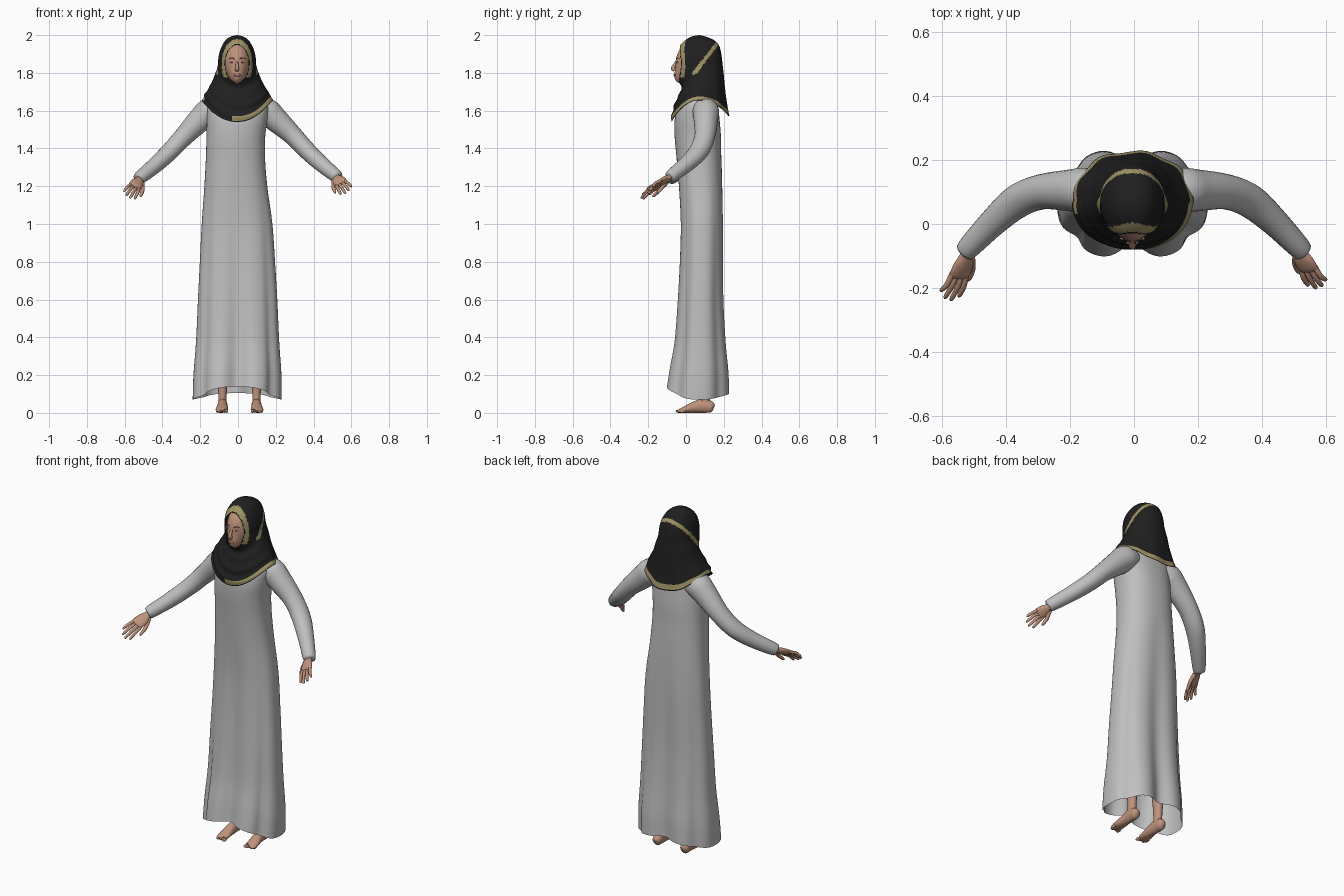
import bpy, bmesh, math
from mathutils import Vector, Matrix

if "Cube" in bpy.data.objects:
    bpy.data.objects.remove(bpy.data.objects["Cube"])


def material(name, rgb):
    m = bpy.data.materials.new(name)
    m.diffuse_color = (*rgb, 1)
    m.use_nodes = True
    m.node_tree.nodes["Principled BSDF"].inputs["Base Color"].default_value = m.diffuse_color
    return m


GREY = material("robe grey", (0.52, 0.52, 0.52))
SKIN = material("skin", (0.52, 0.29, 0.20))
BLACK = material("scarf black", (0.014, 0.014, 0.014))
GOLD = material("trim gold", (0.34, 0.29, 0.13))
LIP = material("lip", (0.40, 0.16, 0.13))
BROW = material("brow brown", (0.16, 0.08, 0.05))
EYE = material("eye white", (0.6, 0.55, 0.5))


def finish(name, bm, *mats):
    bmesh.ops.recalc_face_normals(bm, faces=bm.faces)
    me = bpy.data.meshes.new(name)
    bm.to_mesh(me)
    bm.free()
    for m in mats:
        me.materials.append(m)
    me.shade_smooth()
    ob = bpy.data.objects.new(name, me)
    bpy.context.collection.objects.link(ob)
    return ob


def smooth_rows(rows, n):
    """Catmull-Rom through table rows, n steps per gap."""
    out = []
    last = len(rows) - 1
    for i in range(last):
        a, b, c, d = (rows[min(max(i + k, 0), last)] for k in (-1, 0, 1, 2))
        for j in range(n):
            t = j / n
            out.append([q + 0.5 * t * (r - p + t * (2 * p - 5 * q + 4 * r - s + t * (3 * (q - r) + s - p)))
                        for p, q, r, s in zip(a, b, c, d)])
    out.append(list(rows[last]))
    return out


def loft(bm, rings, cap_start=False, cap_end=False):
    """Skin rings of points; faces come out row by row."""
    vs = [[bm.verts.new(p) for p in ring] for ring in rings]
    n = len(vs[0])
    for a, b in zip(vs, vs[1:]):
        for k in range(n):
            bm.faces.new((a[k], a[(k + 1) % n], b[(k + 1) % n], b[k]))
    if cap_start:
        bm.faces.new(vs[0])
    if cap_end:
        bm.faces.new(vs[-1])


def tube(name, rows, mat, ref, segs=20, steps=5, caps=True):
    """Rows of x, y, z, half width along ref, half thickness."""
    pts = smooth_rows(rows, steps)
    rings = []
    for i, (x, y, z, a, b) in enumerate(pts):
        tan = Vector(pts[min(i + 1, len(pts) - 1)][:3]) - Vector(pts[max(i - 1, 0)][:3])
        tan.normalize()
        side = (Vector(ref) - tan * tan.dot(Vector(ref))).normalized()
        up = tan.cross(side)
        rings.append([Vector((x, y, z)) + side * a * math.cos(t) + up * b * math.sin(t)
                      for t in (2 * math.pi * k / segs for k in range(segs))])
    bm = bmesh.new()
    loft(bm, rings, caps, caps)
    return finish(name, bm, mat)


def ellipsoid(name, loc, rad, mat, shape=None, segs=24):
    bm = bmesh.new()
    bmesh.ops.create_uvsphere(bm, u_segments=segs, v_segments=segs // 2 + 2, radius=1)
    for v in bm.verts:
        if shape:
            shape(v.co)
        v.co = Vector(loc) + Vector([p * r for p, r in zip(v.co, rad)])
    return finish(name, bm, mat)


def spow(v, e):
    return math.copysign(abs(v) ** e, v)


# robe: z, left x, right x, front y, back y
robe = [(0.07, -.24, .23, -.112, .24), (.2, -.236, .23, -.095, .235), (.38, -.222, .218, -.068, .218),
        (.6, -.212, .208, -.05, .205), (.8, -.202, .196, -.038, .202), (1.0, -.192, .182, -.032, .2),
        (1.2, -.178, .155, -.04, .194), (1.35, -.17, .143, -.05, .187), (1.46, -.167, .144, -.06, .185),
        (1.55, -.165, .155, -.06, .178), (1.62, -.162, .16, -.042, .17), (1.67, -.138, .138, -.005, .16),
        (1.70, -.09, .09, .03, .145), (1.73, -.05, .05, .05, .12)]
grooves = [(-90, .27, 11), (90, .24, 12), (-38, .10, 12), (-142, .10, 12), (38, .08, 13), (142, .08, 13)]
SEG = 96
rings = []
for z, xl, xr, yf, yb in smooth_rows(robe, 4):
    ring = []
    fold = min(max((1.3 - z) / 1.2, 0), 1)
    for k in range(SEG):
        deg = 360 * k / SEG - 180
        c, s = math.cos(math.radians(deg)), math.sin(math.radians(deg))
        r = 1 - fold * sum(d * math.exp(-((deg - g) / w) ** 2) for g, d, w in grooves)
        hem = max(0, 1 - (z - .07) / .3) * ((.07 if s < 0 else .035) * s * s)
        ring.append(((xl + xr) / 2 + (xr - xl) / 2 * spow(c, .85) * r,
                     (yf + yb) / 2 + (yb - yf) / 2 * spow(s, .85) * r, z + hem))
    rings.append(ring)
bm = bmesh.new()
loft(bm, rings, cap_end=True)
finish("robe", bm, GREY)

# arms: sleeve, palm, fingers and thumb on each side
for sd, label, tip, dz in ((1, "right", Vector((.575, -.205, 1.175)), .004),
                           (-1, "left", Vector((.578, -.243, 1.15)), -.005)):
    path = [(.10, .10, 1.60, .06, .06), (.15, .105, 1.595, .07, .072), (.2, .105, 1.553, .065, .066),
            (.29, .10, 1.465 + dz, .055, .052), (.365, .07, 1.385 + dz, .053, .047),
            (.44, .005, 1.315 + dz, .044, .042), (.522, -.08, 1.248 + dz, .034, .034),
            (.520, -.078, 1.249 + dz, .022, .022)]
    tube(label + "_sleeve", [(sd * p[0], *p[1:]) for p in path], GREY, (0, 1, .2), 24, 5, False)
    wrist = Vector((.512, -.07, 1.252 + dz))
    d = tip - wrist
    length = d.length
    d.normalize()
    s = Vector((-.75, -.1, -.45))
    s = (s - d * d.dot(s)).normalized()
    n = d.cross(s)
    if n.z < 0:
        n = -n

    def hp(along, across, lift=0):
        p = wrist + d * along * length + s * across + n * lift
        return (sd * p.x, p.y, p.z)
    ref = (sd * s.x, s.y, s.z)
    tube(label + "_palm", [(*hp(-.1, 0), .02, .018), (*hp(.12, 0), .021, .016), (*hp(.32, 0, .003), .033, .015),
                           (*hp(.5, -.002, .003), .034, .012), (*hp(.56, -.002), .028, .007)], SKIN, ref)
    for i, (off, reach) in enumerate(((.024, .93), (.008, 1.0), (-.009, .97), (-.025, .86))):
        tube(f"{label}_finger_{i + 1}",
             [(*hp(.48, off), .009, .009), (*hp(.7, off * 1.25, .002), .0085, .0085),
              (*hp(reach - .04, off * 1.4, -.008), .007, .007), (*hp(reach, off * 1.4, -.012), .003, .003)],
             SKIN, ref, 10, 3)
    tube(label + "_thumb", [(*hp(.18, .018), .012, .011), (*hp(.4, .042, -.008), .0105, .010),
                            (*hp(.6, .05, -.016), .008, .008), (*hp(.66, .051, -.018), .003, .003)], SKIN, ref, 10, 3)

# legs and bare feet
for x, label, sd in ((-.082, "left", -1), (.098, "right", 1)):
    tube(label + "_leg", [(x, .10, .03, .024, .028), (x, .10, .09, .022, .026), (x, .10, .2, .028, .034),
                          (x, .09, .36, .042, .048)], SKIN, (1, 0, 0))
    tube(label + "_foot", [(x, .147, .026, .010, .014), (x, .135, .03, .024, .029), (x, .095, .038, .026, .038),
                           (x, .05, .031, .028, .031), (x + sd * .003, 0, .019, .033, .019),
                           (x + sd * .003, -.028, .012, .031, .012), (x, -.036, .01, .025, .007)], SKIN, (1, 0, 0))
    for i in range(5):
        ellipsoid(f"{label}_toe_{i + 1}", (x + sd * (-.022 + i * .0125), -.037 + i * .0045, .009),
                  (.009 if i == 0 else .0065, .018, .009), SKIN, None, 10)


# head with a narrowed, forward jaw
def jaw(v):
    if v.z < 0:
        if v.y < 0:
            v.y *= 1 + .9 * v.z ** 2
        v.x *= 1 + .22 * v.z


CX = -.005
ellipsoid("head", (CX, .05, 1.85), (.073, .105, .12), SKIN, jaw, 40)
tube("nose_bridge", [(CX, -.045, 1.868, .006, .006), (CX, -.058, 1.845, .007, .009),
                     (CX, -.069, 1.824, .010, .011), (CX, -.06, 1.812, .011, .008)], SKIN, (1, 0, 0), 12)
ellipsoid("nose_tip", (CX, -.066, 1.822), (.011, .014, .010), SKIN, None, 14)
ellipsoid("lips", (CX, -.0595, 1.788), (.020, .006, .0075), LIP, None, 16)
for sd, label in ((-1, "left"), (1, "right")):
    ellipsoid(label + "_eye", (CX + sd * .028, -.046, 1.857), (.012, .004, .0045), EYE, None, 14)
    ellipsoid(label + "_iris", (CX + sd * .028, -.049, 1.857), (.0045, .002, .004), BROW, None, 12)
    tube(label + "_brow", [(CX + sd * .014, -.052, 1.874, .0015, .002), (CX + sd * .028, -.047, 1.879, .002, .003),
                           (CX + sd * .043, -.035, 1.874, .001, .001)], BROW, (0, 1, 0), 8)

# headscarf: front z, side z, back z, half width, front y, back y
scarf = [(1.54, 1.655, 1.572, .187, -.081, .227), (1.60, 1.695, 1.64, .166, -.07, .215),
         (1.66, 1.745, 1.72, .137, -.05, .206), (1.72, 1.795, 1.79, .116, -.024, .20),
         (1.77, 1.84, 1.85, .102, -.045, .193), (1.86, 1.885, 1.90, .098, -.05, .187),
         (1.925, 1.93, 1.945, .086, -.042, .175), (1.968, 1.972, 1.972, .062, -.01, .15),
         (1.992, 1.992, 1.99, .034, .03, .11), (2.0, 2.0, 2.0, .002, .068, .072)]
rings = []
for zf, zs, zb, hw, yf, yb in smooth_rows(scarf, 7):
    ring = []
    for k in range(SEG):
        t = 2 * math.pi * k / SEG
        c, s = math.cos(t), math.sin(t)
        z = zs + ((zf if s < 0 else zb) - zs) * s * s
        drape = min(max((1.78 - z) / .15, 0), 1)
        # swooping folds below the chin, upright folds behind
        r = 1 + drape * (.03 * math.sin(zf * 105 + c * 2) if s < 0 else .025 * math.cos(9 * t))
        ring.append((CX + hw * spow(c, .92) * r, (yf + yb) / 2 + (yb - yf) / 2 * spow(s, .95) * r, z))
    rings.append(ring)
bm = bmesh.new()
loft(bm, rings, cap_end=True)


def opening(p):
    return math.hypot((p.x - CX) / .062, (p.z - 1.848) / .099)


# gold trims: hem band, face border, and the edge of the wrap across the back
doomed = []
for i, f in enumerate(bm.faces):
    row, p = i // SEG, f.calc_center_median()
    o = opening(p)
    if p.y < .05 and o < 1:
        doomed.append(f)
    hem = 1 <= row <= 3 and not (p.y < .03 and p.x < -.03)
    border = p.y < .04 and 1.06 < o < 1.32 and p.z > 1.775
    wrap = p.y > .03 and abs(p.z - 1.78 - 1.3 * (p.y - .03)) < .017 and p.z > 1.79
    f.material_index = 1 if hem or border or wrap else 0
bmesh.ops.delete(bm, geom=doomed, context='FACES')
for v in bm.verts:
    if v.is_boundary and v.co.y < .05 and 1.72 < v.co.z < 1.97:
        o = opening(v.co)
        v.co.x = CX + (v.co.x - CX) / o
        v.co.z = 1.848 + (v.co.z - 1.848) / o
finish("headscarf", bm, BLACK, GOLD)
